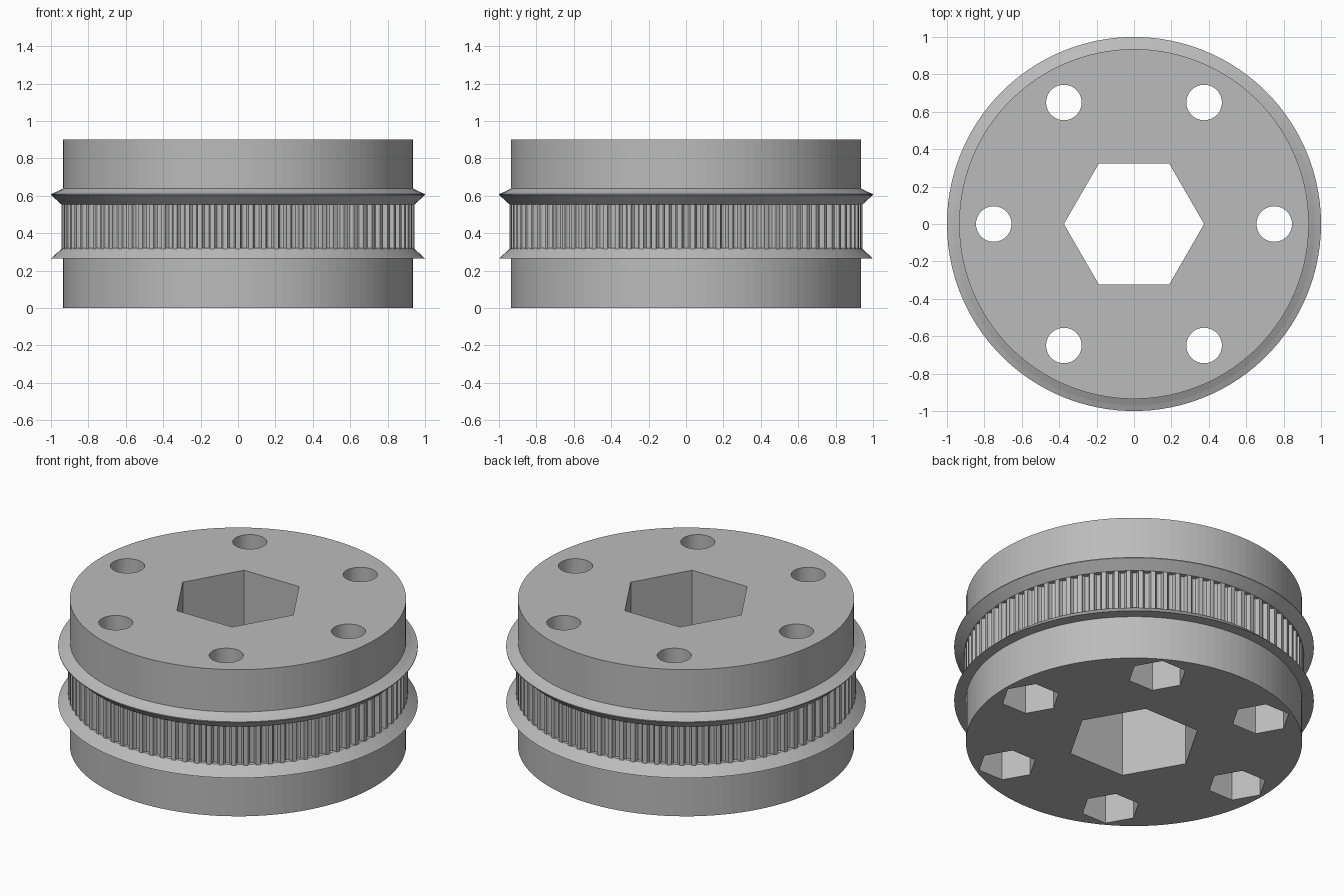
import bpy, bmesh
from math import sin, cos, pi, tau

cube = bpy.data.objects.get("Cube")
if cube:
    bpy.data.objects.remove(cube, do_unlink=True)

SIDES = 110
TEETH = 86
BOLT_RING = 0.75

grey = bpy.data.materials.new("plain grey")
grey.use_nodes = True
colour = (0.5, 0.5, 0.5, 1)
grey.diffuse_color = colour
grey.node_tree.nodes["Principled BSDF"].inputs["Base Color"].default_value = colour


def finish(bm, name):
    bmesh.ops.recalc_face_normals(bm, faces=bm.faces)
    mesh = bpy.data.meshes.new(name)
    bm.to_mesh(mesh)
    bm.free()
    mesh.materials.append(grey)
    obj = bpy.data.objects.new(name, mesh)
    bpy.context.collection.objects.link(obj)
    return obj


def stack(bm, loops):
    """Skin a list of equal-length point loops and cap both ends."""
    rings = [[bm.verts.new(p) for p in loop] for loop in loops]
    n = len(rings[0])
    for low, high in zip(rings, rings[1:]):
        for i in range(n):
            j = (i + 1) % n
            bm.faces.new((low[i], low[j], high[j], high[i]))
    bm.faces.new(rings[0][::-1])
    bm.faces.new(rings[-1])


def circle(r, z, n, cx=0, cy=0):
    return [(cx + r * cos(tau * i / n), cy + r * sin(tau * i / n), z) for i in range(n)]


def prism(bm, r, n, z0, z1, cx=0, cy=0):
    stack(bm, [circle(r, z0, n, cx, cy), circle(r, z1, n, cx, cy)])


# Turned body: lower hub, two belt flanges, upper hub
profile = [(0.935, 0), (0.935, 0.265), (1, 0.265), (0.94, 0.32), (0.9, 0.32),
           (0.9, 0.555), (0.945, 0.555), (1, 0.605), (1, 0.61), (0.97, 0.622),
           (0.935, 0.64), (0.935, 0.9)]
bm = bmesh.new()
stack(bm, [circle(r, z, SIDES) for r, z in profile])
body = finish(bm, "pulley_body")

# Cutters: hexagonal bore, bolt holes and nut pockets
spots = [(BOLT_RING * cos(k * pi / 3), BOLT_RING * sin(k * pi / 3)) for k in range(6)]
bm = bmesh.new()
prism(bm, 0.375, 6, -0.1, 1)
for x, y in spots:
    prism(bm, 0.095, 40, -0.1, 1, x, y)
through = finish(bm, "through_hole_cutter")

bm = bmesh.new()
for x, y in spots:
    prism(bm, 0.165, 6, -0.1, 0.24, x, y)
pockets = finish(bm, "nut_pocket_cutter")

bpy.context.view_layer.objects.active = body
for cutter in (through, pockets):
    cutter.hide_render = True
    mod = body.modifiers.new(cutter.name, 'BOOLEAN')
    mod.operation = 'DIFFERENCE'
    mod.solver = 'EXACT'
    mod.object = cutter
    bpy.ops.object.modifier_apply(modifier=mod.name)
    bpy.data.objects.remove(cutter, do_unlink=True)

# Toothed belt ring: rounded grooves repeated around an open band
groove = [(-0.32, 0), (-0.28, 0.5), (-0.17, 0.88), (0, 1),
          (0.17, 0.88), (0.28, 0.5), (0.32, 0)]
outline = []
for t in range(TEETH):
    for offset, depth in groove:
        outline.append((tau * (t + offset) / TEETH, 0.944 - 0.028 * depth))
bm = bmesh.new()
loops = [[bm.verts.new((r * cos(a), r * sin(a), z)) for a, r in outline]
         for z in (0.315, 0.56)]
inner = [[bm.verts.new((0.895 * cos(a), 0.895 * sin(a), z)) for a, r in outline]
         for z in (0.56, 0.315)]
rings = loops + inner
for k in range(4):
    a, b = rings[k], rings[(k + 1) % 4]
    for i in range(len(outline)):
        j = (i + 1) % len(outline)
        bm.faces.new((a[i], a[j], b[j], b[i]))
finish(bm, "belt_teeth")
